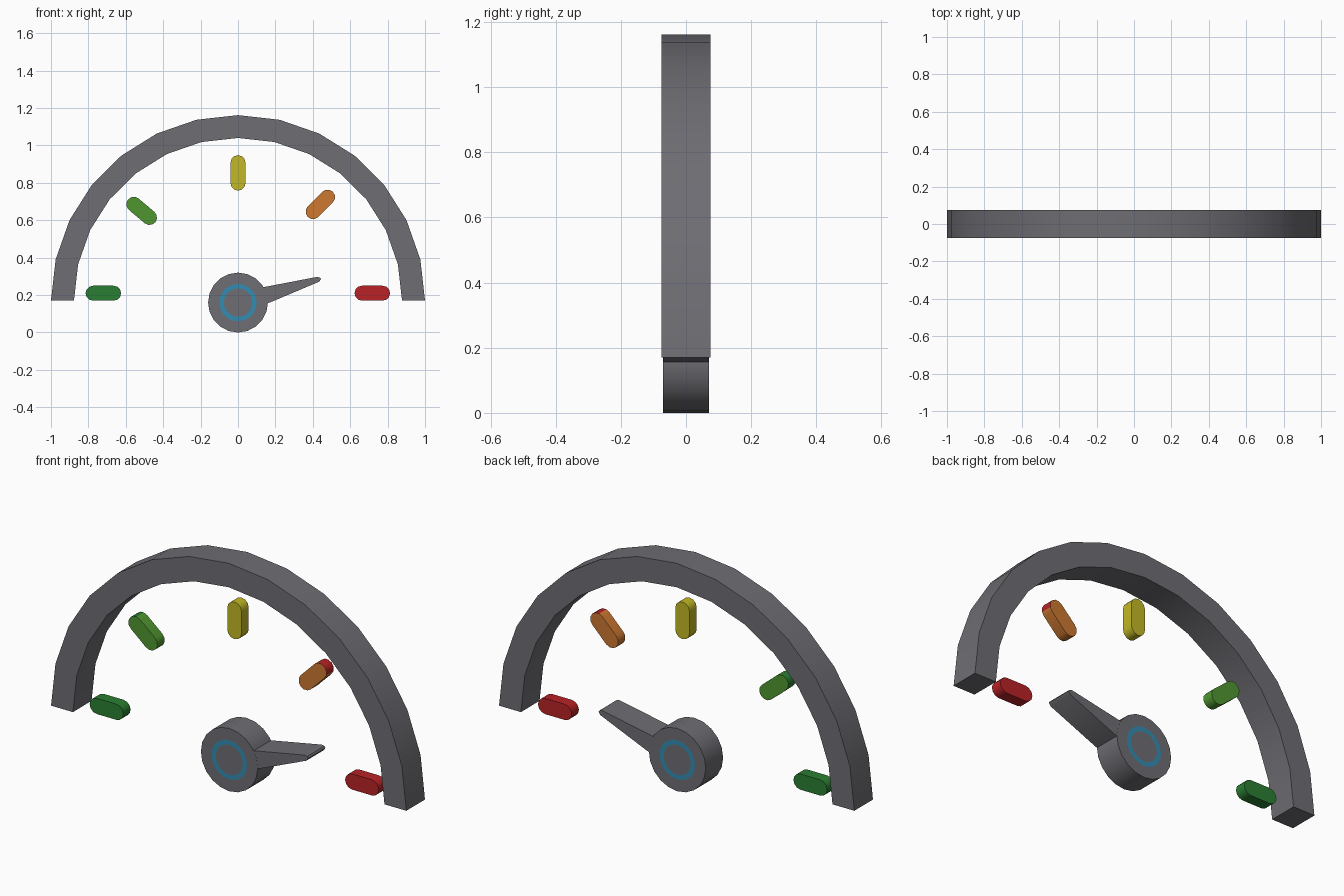
import bpy, bmesh, math
from mathutils import Vector

if "Cube" in bpy.data.objects:
    bpy.data.objects.remove(bpy.data.objects["Cube"])


def material(name, r, g, b):
    m = bpy.data.materials.new(name)
    lin = [(c / 255 / 12.92) if c < 11 else ((c / 255 + 0.055) / 1.055) ** 2.4 for c in (r, g, b)]
    m.diffuse_color = (*lin, 1)
    m.use_nodes = True
    m.node_tree.nodes["Principled BSDF"].inputs["Base Color"].default_value = m.diffuse_color
    return m


GREY = material("dark grey", 110, 109, 115)
BLUE = material("blue", 52, 140, 178)
DARK_GREEN = material("dark green", 42, 126, 50)
GREEN = material("light green", 80, 150, 48)
YELLOW = material("yellow", 194, 184, 38)
ORANGE = material("orange", 204, 120, 48)
RED = material("red", 184, 34, 38)


def finish(bm, name, mats):
    bmesh.ops.recalc_face_normals(bm, faces=bm.faces[:])
    me = bpy.data.meshes.new(name)
    bm.to_mesh(me)
    bm.free()
    ob = bpy.data.objects.new(name, me)
    bpy.context.collection.objects.link(ob)
    for m in mats:
        me.materials.append(m)
    bpy.ops.object.select_all(action='DESELECT')
    ob.select_set(True)
    bpy.context.view_layer.objects.active = ob
    bpy.ops.object.shade_smooth_by_angle(angle=math.radians(32))
    return ob


def prism(points, half):
    """Extrude an x-z outline from y = -half to y = half."""
    bm = bmesh.new()
    front = [bm.verts.new((x, -half, z)) for x, z in points]
    back = [bm.verts.new((x, half, z)) for x, z in points]
    bm.faces.new(front)
    bm.faces.new(back[::-1])
    n = len(points)
    for i in range(n):
        j = (i + 1) % n
        bm.faces.new((front[i], front[j], back[j], back[i]))
    return bm


# Dial arch: half ring swept with a square section
bm = bmesh.new()
rows = []
for i in range(15):
    a = math.pi * i / 14
    rows.append([bm.verts.new((r * math.cos(a), y, 0.17 + 0.992 * r * math.sin(a)))
                 for r, y in ((1, -0.075), (1, 0.075), (0.877, 0.075), (0.877, -0.075))])
for a, b in zip(rows, rows[1:]):
    for k in range(4):
        bm.faces.new((a[k], a[(k + 1) % 4], b[(k + 1) % 4], b[k]))
bm.faces.new(rows[0])
bm.faces.new(rows[-1])
finish(bm, "dial_arch", [GREY])

# Hub: disc with a blue band cut into both faces
bm = bmesh.new()
N = 20


def circle(r, y):
    return [bm.verts.new((r * math.cos(2 * math.pi * i / N), y,
                          0.16 + r * math.sin(2 * math.pi * i / N))) for i in range(N)]


def bridge(a, b, mat):
    for i in range(N):
        j = (i + 1) % N
        bm.faces.new((a[i], a[j], b[j], b[i])).material_index = mat


loops = [circle(r, y) for r, y in ((0.076, -0.07), (0.1, -0.07), (0.16, -0.07),
                                   (0.16, 0.07), (0.1, 0.07), (0.076, 0.07))]
for a, b, mat in zip(loops, loops[1:], (1, 0, 0, 0, 1)):
    bridge(a, b, mat)
bm.faces.new(loops[0])
bm.faces.new(loops[-1])
finish(bm, "needle_hub", [GREY, BLUE])

# Needle
finish(prism([(0.115, 0.235), (0.14, 0.243), (0.422, 0.297), (0.438, 0.294), (0.444, 0.286),
              (0.433, 0.271), (0.17, 0.16), (0.14, 0.15), (0.115, 0.17)], 0.0695), "needle", [GREY])

# Scale marks: rounded bars pointing outward, some with a differently coloured outer end
for name, cx, cz, deg, col, tip in (
        ("mark_far_left", -0.72, 0.21, 180, DARK_GREEN, DARK_GREEN),
        ("mark_left", -0.515, 0.65, 140, GREEN, DARK_GREEN),
        ("mark_top", 0.0, 0.853, 90, YELLOW, YELLOW),
        ("mark_right", 0.44, 0.685, 45, ORANGE, RED),
        ("mark_far_right", 0.718, 0.21, 0, RED, RED)):
    t = math.radians(deg)
    out = Vector((math.cos(t), 0, math.sin(t)))
    pts = []
    for s in (0, 1):
        for i in range(7):
            a = t - math.pi / 2 + math.pi * (i / 6 + s)
            k = 0.055 * (1 - 2 * s)
            pts.append((cx + k * out.x + 0.04 * math.cos(a), cz + k * out.z + 0.04 * math.sin(a)))
    bm = prism(pts, 0.029)
    bmesh.ops.recalc_face_normals(bm, faces=bm.faces[:])
    mats = [col]
    if tip != col:
        mats.append(tip)
        for f in bm.faces:
            if f.normal.dot(out) > 0.5:
                f.material_index = 1
    finish(bm, name, mats)
